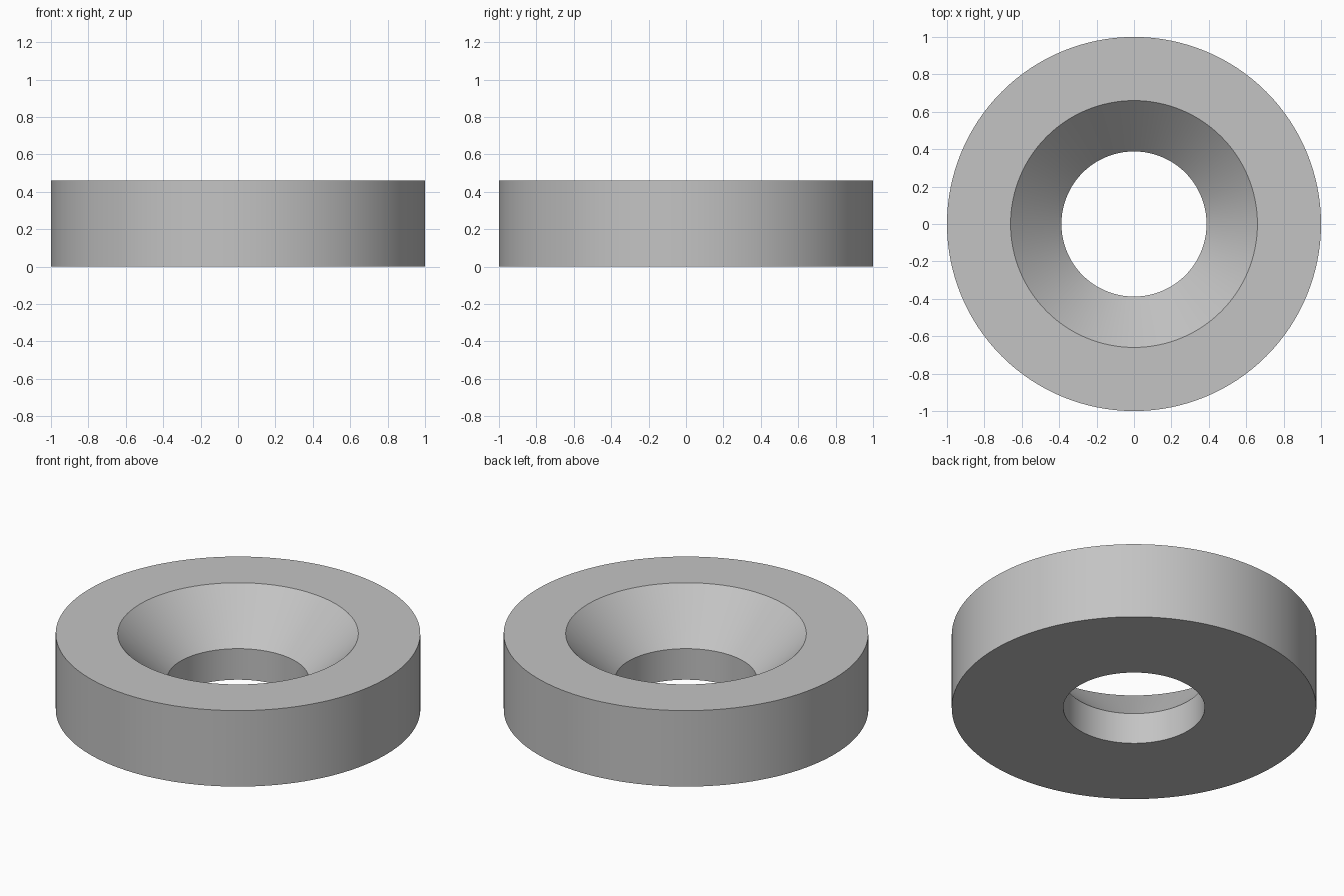
import bpy
import bmesh
import math

SEGMENTS = 128
HEIGHT = 0.46
OUTER_RADIUS = 1.0
HOLE_RADIUS = 0.388
SINK_RADIUS = 0.66
SINK_FLOOR = HEIGHT - (SINK_RADIUS - HOLE_RADIUS)  # 45 degree countersink

cube = bpy.data.objects.get("Cube")
if cube:
    bpy.data.objects.remove(cube, do_unlink=True)

# Plain grey metal
grey = bpy.data.materials.new("grey_metal")
grey.use_nodes = True
colour = (0.55, 0.55, 0.55, 1)
grey.diffuse_color = colour
grey.node_tree.nodes["Principled BSDF"].inputs["Base Color"].default_value = colour

# Closed cross-section of the ring: radius, height
profile = [
    (HOLE_RADIUS, 0),
    (OUTER_RADIUS, 0),
    (OUTER_RADIUS, HEIGHT),
    (SINK_RADIUS, HEIGHT),
    (HOLE_RADIUS, SINK_FLOOR),
]

# Spin the cross-section around the vertical axis
bm = bmesh.new()
points = [bm.verts.new((r, 0, z)) for r, z in profile]
edges = [bm.edges.new((p, points[(i + 1) % len(points)]))
         for i, p in enumerate(points)]
bmesh.ops.spin(bm, geom=points + edges, cent=(0, 0, 0), axis=(0, 0, 1),
               angle=math.tau, steps=SEGMENTS, use_merge=False)
bmesh.ops.remove_doubles(bm, verts=bm.verts[:], dist=0.0001)
bmesh.ops.recalc_face_normals(bm, faces=bm.faces[:])

mesh = bpy.data.meshes.new("countersunk_washer")
bm.to_mesh(mesh)
bm.free()
mesh.materials.append(grey)

washer = bpy.data.objects.new("countersunk_washer", mesh)
bpy.context.collection.objects.link(washer)

# Smooth round walls with crisp rims
bpy.ops.object.select_all(action="DESELECT")
washer.select_set(True)
bpy.context.view_layer.objects.active = washer
bpy.ops.object.shade_smooth_by_angle(angle=math.radians(30))
